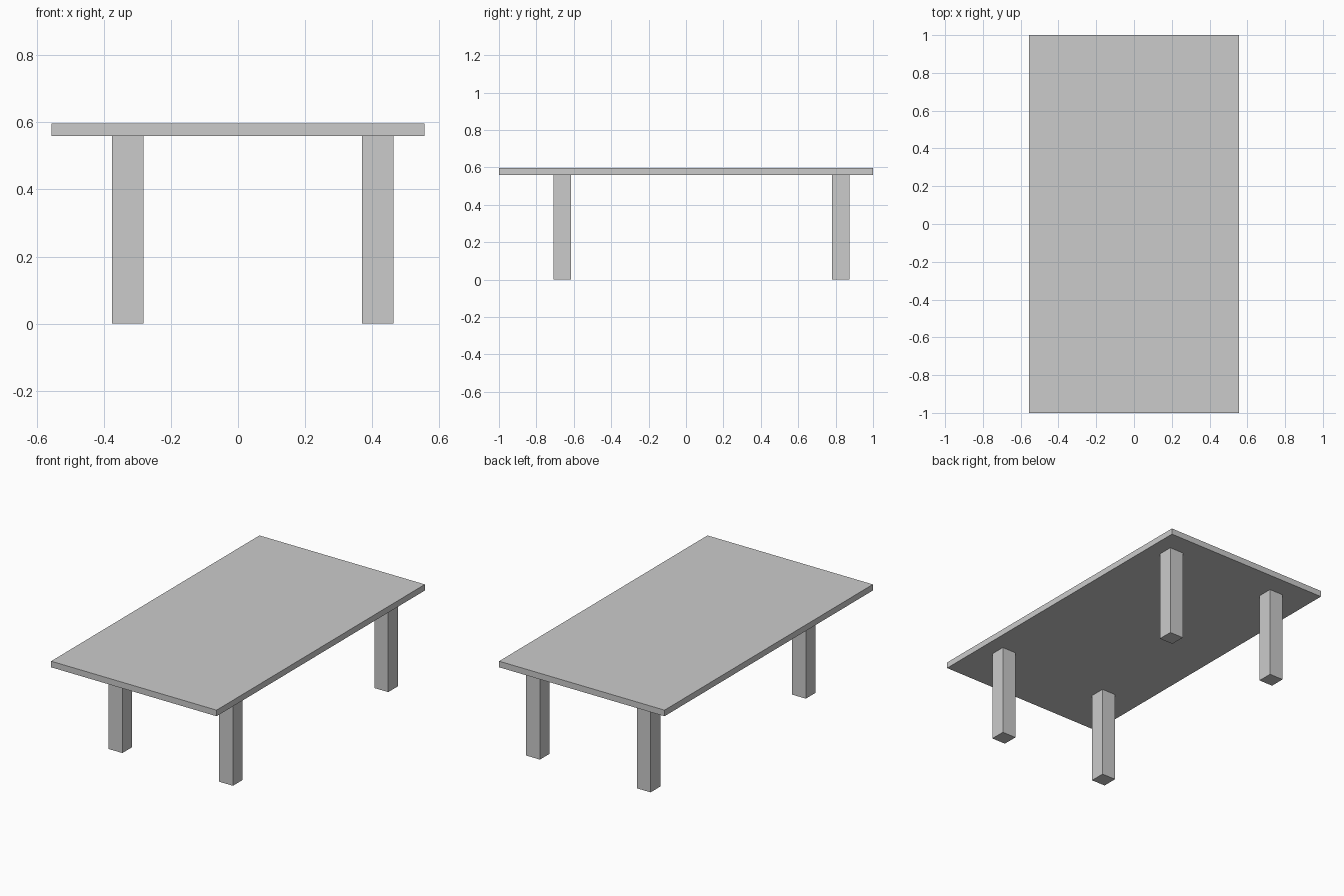
import bpy

if "Cube" in bpy.data.objects:
    bpy.data.objects.remove(bpy.data.objects["Cube"])


def box(name, x, y, z):
    """Add a box spanning the given (min, max) ranges."""
    spans = (x, y, z)
    bpy.ops.mesh.primitive_cube_add(size=1, location=[(a + b) / 2 for a, b in spans])
    obj = bpy.context.object
    obj.name = name
    obj.scale = [b - a for a, b in spans]
    bpy.ops.object.transform_apply(location=False, rotation=False, scale=True)
    return obj


UNDERSIDE = 0.559
HALF_LEG = 0.0465

# Table top
box("table_top", (-0.556, 0.556), (-1, 1), (UNDERSIDE, 0.596))

# Four square legs, set slightly off centre
for side, x in (("left", -0.328), ("right", 0.416)):
    for end, y in (("front", -0.662), ("back", 0.828)):
        box(f"{end}_{side}_leg",
            (x - HALF_LEG, x + HALF_LEG),
            (y - HALF_LEG, y + HALF_LEG),
            (0, UNDERSIDE))
